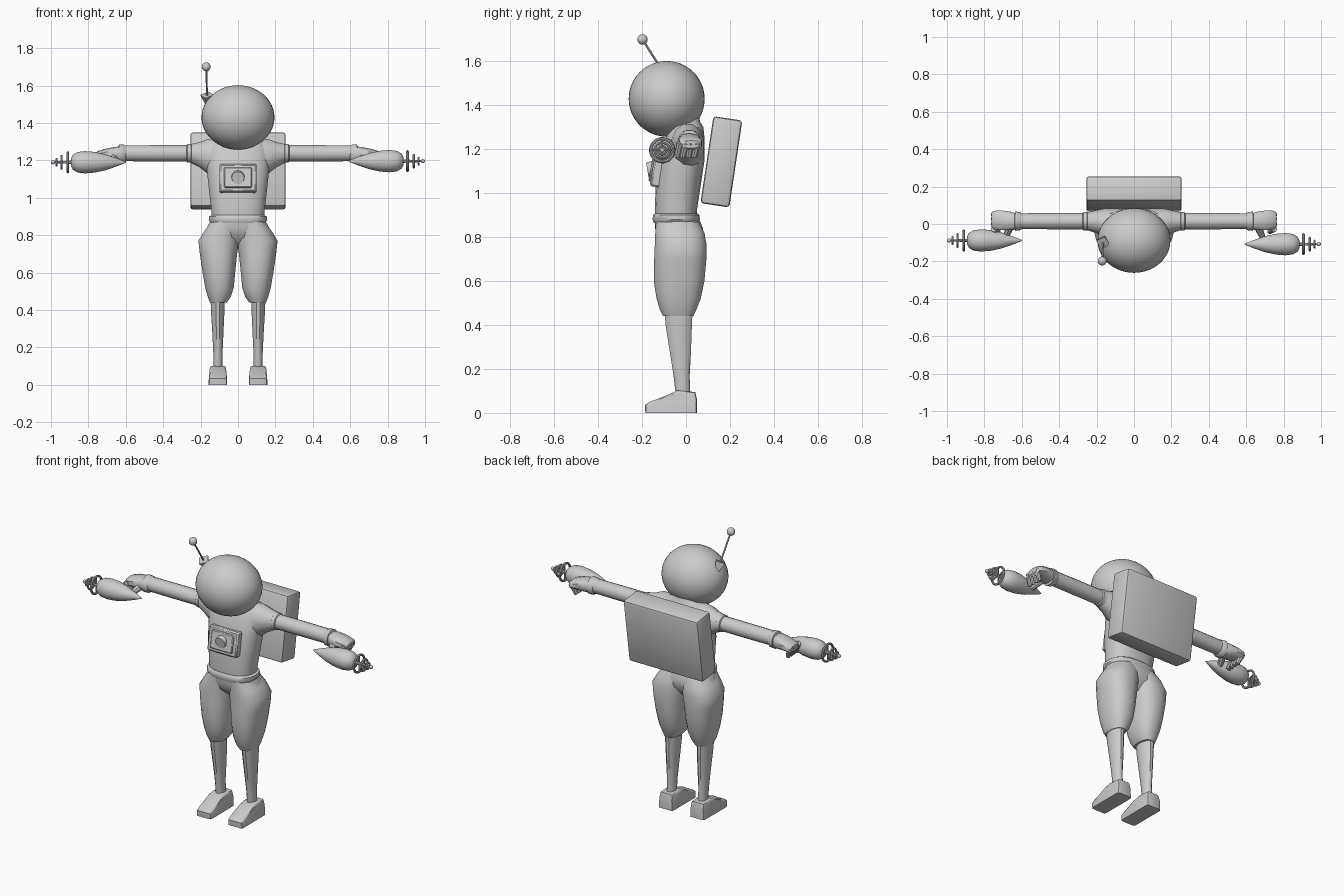
import bpy, bmesh, math
from mathutils import Vector, Matrix

if "Cube" in bpy.data.objects:
    bpy.data.objects.remove(bpy.data.objects["Cube"])

suit = bpy.data.materials.new("suit_grey")
suit.diffuse_color = (0.6, 0.6, 0.6, 1)
suit.use_nodes = True
suit.node_tree.nodes["Principled BSDF"].inputs["Base Color"].default_value = suit.diffuse_color


def finish(name, bm, angle=40):
    bmesh.ops.recalc_face_normals(bm, faces=bm.faces)
    me = bpy.data.meshes.new(name)
    bm.to_mesh(me)
    bm.free()
    me.materials.append(suit)
    ob = bpy.data.objects.new(name, me)
    bpy.context.collection.objects.link(ob)
    bpy.ops.object.select_all(action='DESELECT')
    ob.select_set(True)
    bpy.context.view_layer.objects.active = ob
    bpy.ops.object.shade_smooth_by_angle(angle=math.radians(angle))
    return ob


def loft(name, sections, n=20, axis='z', side=1, power=1.0, angle=40):
    """Skin rounded sections (t, a0, a1, b0, b1) along an axis."""
    bm = bmesh.new()
    rings = []
    for t, a0, a1, b0, b1 in sections:
        ring = []
        for i in range(n):
            w = 2 * math.pi * (i + 0.5) / n
            c, s = math.cos(w), math.sin(w)
            a = (a0 + a1) / 2 + (a1 - a0) / 2 * math.copysign(abs(c) ** power, c)
            b = (b0 + b1) / 2 + (b1 - b0) / 2 * math.copysign(abs(s) ** power, s)
            p = (a, b, t) if axis == 'z' else (t, a, b)
            ring.append(bm.verts.new((p[0] * side, p[1], p[2])))
        rings.append(ring)
    for r, q in zip(rings, rings[1:]):
        for i in range(n):
            j = (i + 1) % n
            bm.faces.new((r[i], r[j], q[j], q[i]))
    bm.faces.new(rings[0])
    bm.faces.new(rings[-1])
    return finish(name, bm, angle)


def turned(name, profile, y, z, side=1, n=20):
    """Round part about a line parallel to x: (x, radius) pairs."""
    return loft(name, [(x, y - r, y + r, z - r, z + r) for x, r in profile], n, 'x', side)


def box(name, loc, size, tilt=0, bevel=0.01, segments=2):
    bm = bmesh.new()
    bmesh.ops.create_cube(bm, size=1)
    bmesh.ops.scale(bm, vec=size, verts=bm.verts)
    bmesh.ops.bevel(bm, geom=bm.edges[:], offset=bevel, segments=segments, profile=0.5, affect='EDGES')
    bmesh.ops.transform(bm, matrix=Matrix.Translation(loc) @ Matrix.Rotation(math.radians(tilt), 4, 'X'),
                        verts=bm.verts)
    return finish(name, bm)


def ball(name, loc, radii, u=16, v=10):
    bm = bmesh.new()
    bmesh.ops.create_uvsphere(bm, u_segments=u, v_segments=v, radius=1)
    bmesh.ops.scale(bm, vec=radii, verts=bm.verts)
    bmesh.ops.translate(bm, vec=loc, verts=bm.verts)
    return finish(name, bm)


def rod(name, a, b, r0, r1, n=10):
    a, b = Vector(a), Vector(b)
    bm = bmesh.new()
    bmesh.ops.create_cone(bm, cap_ends=True, segments=n, radius1=r0, radius2=r1, depth=(b - a).length)
    rot = (b - a).to_track_quat('Z', 'Y').to_matrix().to_4x4()
    bmesh.ops.transform(bm, matrix=Matrix.Translation((a + b) / 2) @ rot, verts=bm.verts)
    return finish(name, bm)


def hoop(name, x, y, z, major, minor, n=24, m=8):
    bm = bmesh.new()
    g = [[bm.verts.new((x + minor * math.sin(2 * math.pi * j / m),
                        y + (major + minor * math.cos(2 * math.pi * j / m)) * math.cos(2 * math.pi * i / n),
                        z + (major + minor * math.cos(2 * math.pi * j / m)) * math.sin(2 * math.pi * i / n)))
          for j in range(m)] for i in range(n)]
    for i in range(n):
        for j in range(m):
            bm.faces.new((g[i][j], g[(i + 1) % n][j], g[(i + 1) % n][(j + 1) % m], g[i][(j + 1) % m]))
    return finish(name, bm)


# Helmet and antenna
ball("helmet", (0, -0.088, 1.43), (0.195, 0.173, 0.172), 40, 24)
rod("antenna_base", (-0.158, -0.07, 1.49), (-0.166, -0.1, 1.55), 0.012, 0.038, 4)
rod("antenna_rod", (-0.165, -0.09, 1.53), (-0.17, -0.198, 1.70), 0.005, 0.005, 8)
ball("antenna_ball", (-0.17, -0.198, 1.70), (0.024,) * 3)

# Torso, belt and hips
loft("torso", [(0.86, -0.14, 0.14, -0.14, 0.055), (0.92, -0.142, 0.142, -0.143, 0.05),
               (1.05, -0.157, 0.157, -0.138, 0.07), (1.15, -0.168, 0.168, -0.12, 0.085),
               (1.25, -0.17, 0.17, -0.095, 0.085), (1.30, -0.15, 0.15, -0.07, 0.08),
               (1.325, -0.09, 0.09, -0.06, 0.065), (1.37, -0.07, 0.07, -0.06, 0.055)], 24, power=0.8)
loft("belt", [(0.865, -0.146, 0.146, -0.147, 0.058), (0.88, -0.157, 0.157, -0.153, 0.064),
              (0.9, -0.155, 0.155, -0.151, 0.062), (0.908, -0.142, 0.142, -0.144, 0.053)], 24, power=0.8)
loft("hips", [(0.885, -0.143, 0.143, -0.144, 0.06), (0.84, -0.168, 0.168, -0.142, 0.078),
              (0.79, -0.18, 0.18, -0.125, 0.075), (0.73, -0.08, 0.08, -0.06, 0.03)], 24, power=0.85)

# Chest panel with button
box("chest_panel", (0, -0.128, 1.103), (0.2, 0.05, 0.15), -10, 0.008, 1)
box("chest_plate", (0, -0.142, 1.106), (0.15, 0.04, 0.11), -10, 0.005, 1)
rod("chest_button", (0, -0.14, 1.112), (0, -0.176, 1.106), 0.038, 0.034, 12)

# Backpack leaning backwards
box("backpack", (0, 0.161, 1.143), (0.51, 0.133, 0.4), -8.5, 0.014, 2)

for s, tag in ((1, "left"), (-1, "right")):
    # Baggy trousers
    loft("trouser_" + tag, [(0.87, -0.01, 0.146, -0.138, 0.06), (0.82, -0.01, 0.182, -0.141, 0.085),
                            (0.77, -0.008, 0.213, -0.143, 0.094), (0.7, 0.004, 0.205, -0.146, 0.094),
                            (0.6, 0.014, 0.19, -0.148, 0.085), (0.52, 0.022, 0.176, -0.135, 0.068),
                            (0.47, 0.038, 0.162, -0.12, 0.048), (0.44, 0.06, 0.15, -0.105, 0.034)],
         20, side=s, power=0.85)
    # Lower leg
    loft("shin_" + tag, [(0.46, 0.07, 0.148, -0.1, 0.032), (0.4, 0.071, 0.146, -0.095, 0.029),
                         (0.27, 0.077, 0.138, -0.074, 0.024), (0.17, 0.082, 0.133, -0.058, 0.018),
                         (0.06, 0.082, 0.132, -0.045, 0.02)], 12, side=s)
    # Shoe, wedge from a side profile
    bm = bmesh.new()
    profile = [(-0.185, 0.0), (0.05, 0.0), (0.05, 0.06), (0.042, 0.095), (-0.04, 0.102), (-0.075, 0.085),
               (-0.165, 0.05), (-0.187, 0.035)]
    rows = []
    for x in (0.058, 0.157):
        rows.append([bm.verts.new((s * (0.108 + (x - 0.108) * (1 - 2.5 * max(0, z - 0.04))), y, z))
                     for y, z in profile])
    k = len(profile)
    for i in range(k):
        bm.faces.new((rows[0][i], rows[0][(i + 1) % k], rows[1][(i + 1) % k], rows[1][i]))
    caps = [bm.faces.new(r) for r in rows]
    rim = {e for f in caps for e in f.edges if max(v.co.z for v in e.verts) > 0.01}
    bmesh.ops.bevel(bm, geom=list(rim), offset=0.012, segments=2, profile=0.5, affect='EDGES')
    finish("shoe_" + tag, bm)

    # Shoulder, sleeve and cuffs
    loft("shoulder_" + tag, [(0.08, -0.08, 0.085, 1.09, 1.32), (0.16, -0.068, 0.085, 1.125, 1.318),
                             (0.205, -0.05, 0.075, 1.16, 1.3), (0.255, -0.033, 0.063, 1.187, 1.288)],
         12, 'x', s)
    turned("upper_cuff_" + tag, [(0.245, 0.045), (0.25, 0.052), (0.27, 0.05), (0.275, 0.043)], 0.015, 1.238, s, 16)
    turned("sleeve_" + tag, [(0.26, 0.044), (0.45, 0.044), (0.62, 0.043)], 0.015, 1.238, s, 16)
    turned("wrist_cuff_" + tag, [(0.6, 0.043), (0.61, 0.051), (0.635, 0.053), (0.64, 0.04)], 0.015, 1.235, s, 12)

    # Gloved hand curled around the grip
    loft("palm_" + tag, [(0.62, -0.03, 0.055, 1.195, 1.275), (0.66, -0.035, 0.068, 1.195, 1.272),
                         (0.71, -0.035, 0.075, 1.2, 1.262), (0.75, -0.03, 0.072, 1.195, 1.25),
                         (0.762, -0.015, 0.06, 1.205, 1.24)], 10, 'x', s, 0.75)
    for i in range(4):
        y = 0.052 - 0.026 * i
        rod("finger_%s_%d" % (tag, i), (s * 0.75, y, 1.23), (s * 0.725, y - 0.015, 1.165), 0.017, 0.013, 8)
    rod("thumb_" + tag, (s * 0.66, -0.01, 1.22), (s * 0.69, -0.075, 1.18), 0.022, 0.015, 8)

    # Ray gun: teardrop body, hoops on a thin barrel
    gy, gz, dx = (-0.108, 1.196, 0) if s > 0 else (-0.088, 1.19, 0.008)
    body = [(0.59, 0.002), (0.64, 0.022), (0.7, 0.043), (0.76, 0.056), (0.81, 0.06), (0.85, 0.055),
            (0.875, 0.04), (0.886, 0.018)]
    turned("gun_body_" + tag, [(x + dx, r) for x, r in body], gy, gz, s, 24)
    turned("gun_barrel_" + tag, [(0.88, 0.01), (0.985, 0.005)], gy, gz, s, 8)
    for i, (x, r) in enumerate(((0.906, 0.052), (0.94, 0.034), (0.966, 0.019))):
        hoop("gun_hoop_%s_%d" % (tag, i), s * (x + dx / 2), gy, gz, r, 0.007 - 0.001 * i)
        for d in ((0, 1), (1, 0)):
            rod("gun_spoke_%s_%d" % (tag, i),
                (s * (x + dx / 2), gy - d[0] * r, gz - d[1] * r),
                (s * (x + dx / 2), gy + d[0] * r, gz + d[1] * r), 0.004, 0.004, 6)
    ball("gun_tip_" + tag, (s * 0.989, gy, gz), (0.011,) * 3, 12, 8)
